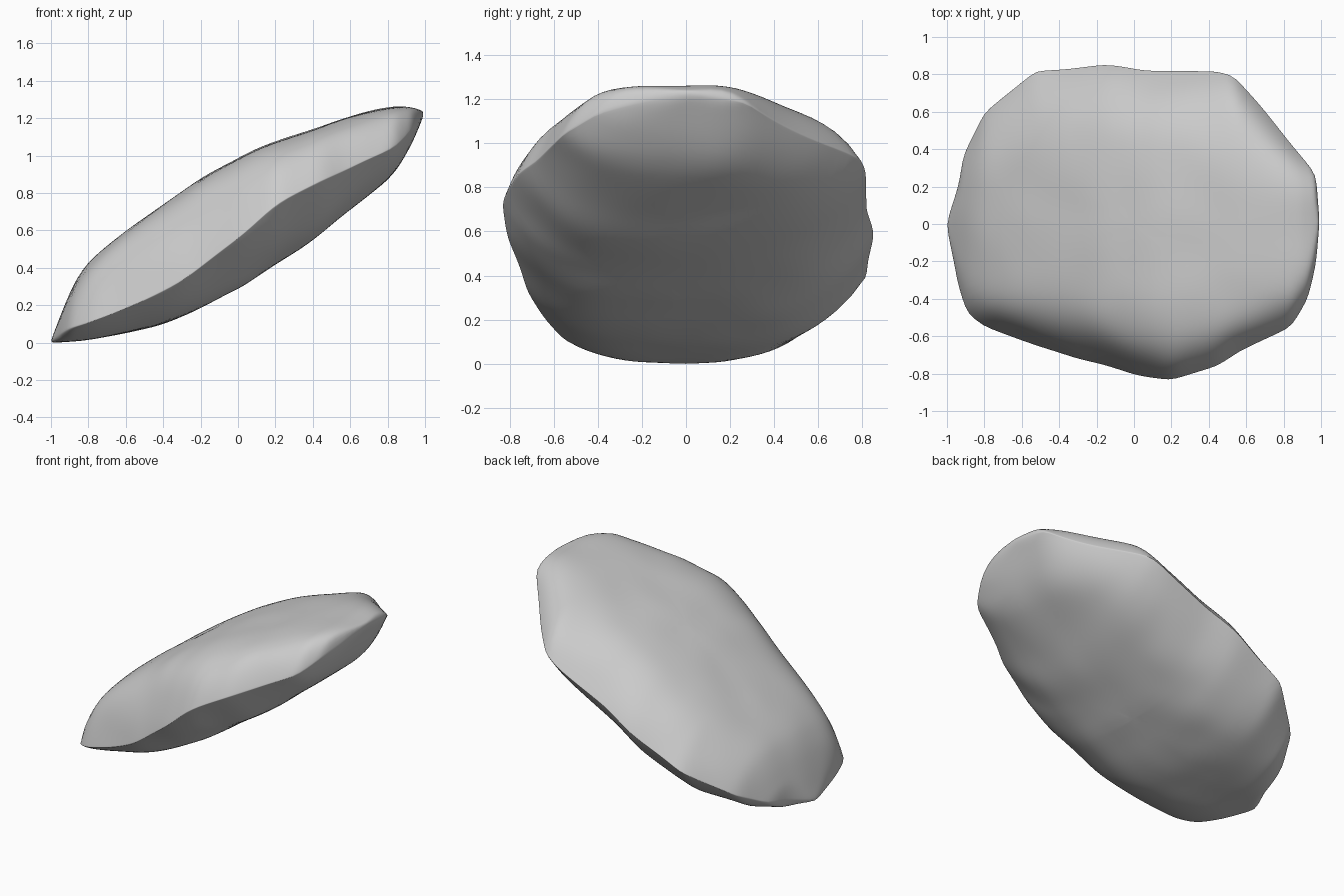
import bpy
import bmesh
import math
from mathutils import Vector, noise

cube = bpy.data.objects.get("Cube")
if cube:
    bpy.data.objects.remove(cube, do_unlink=True)

# Rim of the stone as (x, y, z), low tip to high tip, along the front and the back
FRONT = [(-1, 0, .02), (-.95, -.3, .06), (-.89, -.48, .09), (-.8, -.55, .12),
         (-.6, -.62, .19), (-.3, -.72, .34), (0, -.8, .57), (.2, -.84, .75),
         (.44, -.76, .88), (.56, -.68, .93), (.84, -.55, 1.05), (.93, -.4, 1.14),
         (.97, -.2, 1.2), (1, .02, 1.24)]
BACK = [(-1, 0, .02), (-.94, .2, .08), (-.92, .36, .12), (-.8, .59, .22),
        (-.52, .82, .4), (-.15, .85, .6), (.05, .82, .7), (.43, .82, .88),
        (.53, .8, .94), (.68, .63, 1), (.9, .36, 1.14), (.97, .27, 1.19),
        (1, .02, 1.24)]
# Upper and lower profiles along the middle, as (x, z)
UPPER = [(-1, .02), (-.96, .12), (-.88, .33), (-.8, .44), (-.6, .61), (-.4, .75),
         (-.2, .89), (.1, 1.05), (.5, 1.19), (.75, 1.26), (.9, 1.28), (1, 1.25)]
LOWER = [(-1, .01), (-.8, .02), (-.6, .06), (-.4, .11), (-.2, .19), (0, .3),
         (.4, .56), (.8, .88), (.86, .94), (.95, 1.12), (1, 1.23)]
# Squareness of each face's edge, as (profile, front power, back power)
FACES = [(UPPER, 7, 4.5), (LOWER, 4, 4)]


def sample(table, x, column=1):
    """Linear lookup of one column of a table sorted by x."""
    for a, b in zip(table, table[1:]):
        if x <= b[0]:
            f = max(0, (x - a[0]) / (b[0] - a[0]))
            return a[column] + (b[column] - a[column]) * f
    return table[-1][column]


def soft(table, x, column=1):
    """Lookup with the corners of the profile slightly rounded."""
    w = min(.06, 1 - abs(x))
    return sum(sample(table, x + k * w, column) for k in (-1, 0, 0, 1)) / 4


def surface_height(x, y, profile, front_power, back_power):
    """Nearly flat face that turns over to the rim on its own side."""
    side, power = (BACK, back_power) if y > 0 else (FRONT, front_power)
    t = min(1, abs(y) / max(abs(sample(side, x)), .001))
    drop = .15 * t ** 2 + .85 * t ** power
    level = soft(profile, x)
    return level + (soft(side, x, 2) - level) * drop


def resample(points, count):
    """Evenly spaced points around a closed outline."""
    points = [Vector(p) for p in points]
    edges = list(zip(points, points[1:] + points[:1]))
    lengths = [(b - a).length for a, b in edges]
    step, result = sum(lengths) / count, []
    for i in range(count):
        d, k = i * step, 0
        while d > lengths[k] and k < len(edges) - 1:
            d -= lengths[k]
            k += 1
        result.append(edges[k][0].lerp(edges[k][1], d / lengths[k]))
    return result


def rough(p):
    """Gentle worn lumps, kept small so the outline holds."""
    return p + noise.noise_vector(p * 3.5) * .009


# Stone body: rings shrinking from the shared rim to a centre on each side
SIDES, RINGS = 128, 32
outline = resample(FRONT + BACK[-2:0:-1], SIDES)
bm = bmesh.new()
rim_ring = [bm.verts.new(rough(p)) for p in outline]
for face in FACES:
    previous = rim_ring
    for k in range(1, RINGS):
        s = math.cos(k / RINGS * math.pi / 2)
        ring = []
        for p in outline:
            x, y = p.x * s, p.y * s
            z = surface_height(x, y, *face)
            ring.append(bm.verts.new(rough(Vector((x, y, z)))))
        for i in range(SIDES):
            j = (i + 1) % SIDES
            bm.faces.new((previous[i], previous[j], ring[j], ring[i]))
        previous = ring
    centre = Vector((0, 0, surface_height(0, 0, *face)))
    hub = bm.verts.new(rough(centre))
    for i in range(SIDES):
        bm.faces.new((previous[i], previous[(i + 1) % SIDES], hub))
bmesh.ops.recalc_face_normals(bm, faces=bm.faces)
for _ in range(3):
    bmesh.ops.smooth_vert(bm, verts=bm.verts, factor=.4,
                          use_axis_x=True, use_axis_y=True, use_axis_z=True)

# Rest the stone on the ground
lowest = min(v.co.z for v in bm.verts)
bmesh.ops.translate(bm, verts=bm.verts, vec=(0, 0, -lowest))
mesh = bpy.data.meshes.new("flat_stone")
bm.to_mesh(mesh)
bm.free()

# Plain grey stone
grey = bpy.data.materials.new("stone grey")
grey.use_nodes = True
colour = (.6, .6, .6, 1)
grey.diffuse_color = colour
grey.node_tree.nodes["Principled BSDF"].inputs["Base Color"].default_value = colour
mesh.materials.append(grey)

stone = bpy.data.objects.new("flat_stone", mesh)
bpy.context.collection.objects.link(stone)
bpy.context.view_layer.objects.active = stone
stone.select_set(True)
bpy.ops.object.shade_smooth()
